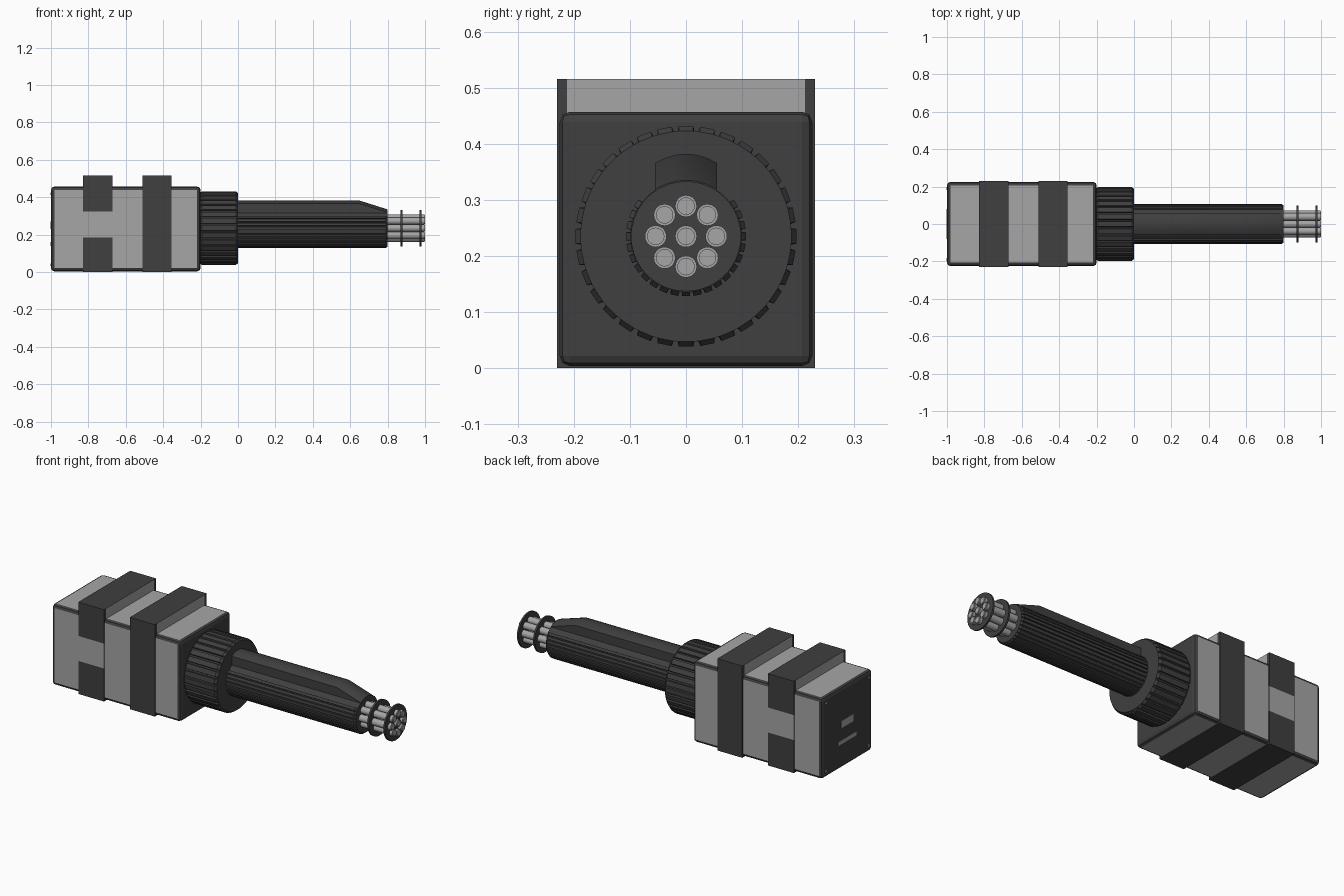
import bpy, bmesh, math
from mathutils import Vector, Matrix

if "Cube" in bpy.data.objects:
    bpy.data.objects.remove(bpy.data.objects["Cube"])


def material(name, v):
    m = bpy.data.materials.new(name)
    m.diffuse_color = (v, v, v, 1)
    m.use_nodes = True
    m.node_tree.nodes["Principled BSDF"].inputs["Base Color"].default_value = m.diffuse_color
    return m


GREY = material("light grey metal", 0.38)
DARK = material("dark grey metal", 0.05)
CZ = 0.235  # height of the long axis


def finish(bm, name, mats, smooth=False):
    bmesh.ops.recalc_face_normals(bm, faces=bm.faces)
    me = bpy.data.meshes.new(name)
    bm.to_mesh(me)
    bm.free()
    ob = bpy.data.objects.new(name, me)
    bpy.context.collection.objects.link(ob)
    for m in mats:
        me.materials.append(m)
    if smooth:
        bpy.ops.object.select_all(action='DESELECT')
        ob.select_set(True)
        bpy.context.view_layer.objects.active = ob
        bpy.ops.object.shade_smooth_by_angle(angle=math.radians(35))
    return ob


def box_bm(x0, x1, y0, y1, z0, z1):
    bm = bmesh.new()
    bmesh.ops.create_cube(bm, size=1)
    for v in bm.verts:
        v.co = Vector(((x0 + x1) / 2 + v.co.x * (x1 - x0),
                       (y0 + y1) / 2 + v.co.y * (y1 - y0),
                       (z0 + z1) / 2 + v.co.z * (z1 - z0)))
    return bm


def box(name, dims, mat):
    return finish(box_bm(*dims), name, [mat])


def loft(name, stations, mat, smooth=False):
    """Join closed (x, [(y, z), ...]) sections along x and cap both ends."""
    bm = bmesh.new()
    rings = [[bm.verts.new((x, y, z)) for y, z in pts] for x, pts in stations]
    n = len(rings[0])
    for a, b in zip(rings, rings[1:]):
        for i in range(n):
            j = (i + 1) % n
            bm.faces.new((a[i], a[j], b[j], b[i]))
    bm.faces.new(rings[0])
    bm.faces.new(rings[-1])
    return finish(bm, name, [mat], smooth)


def ribbed(name, x0, x1, r_in, r_out, n, chamfer, skip_top=0):
    """Cylinder with raised lengthwise ribs, tapering to a plain rim."""
    def section(r_rib):
        pts = []
        for i in range(n):
            mid = 2 * math.pi * i / n
            off = abs((mid - math.pi / 2 + math.pi) % (2 * math.pi) - math.pi)
            r_here = r_in if off < math.radians(skip_top) else r_rib
            for d, r in ((-0.4, r_in), (-0.34, r_here), (0.34, r_here), (0.4, r_in)):
                a = mid + d * 2 * math.pi / n
                pts.append((r * math.cos(a), CZ + r * math.sin(a)))
        return pts
    loft(name, [(x0, section(r_in)), (x0 + chamfer, section(r_out)),
                (x1 - chamfer, section(r_out)), (x1, section(r_in))], mat=DARK)


def disc(name, x0, x1, r, y, z, mat, n=32):
    pts = [(y + r * math.cos(2 * math.pi * i / n), z + r * math.sin(2 * math.pi * i / n))
           for i in range(n)]
    return loft(name, [(x0, pts), (x1, pts)], mat, True)


# Main housing: grey long sides, dark bevels and dark ends
bm = box_bm(-1, -0.2, -0.225, 0.225, 0.004, 0.457)
bmesh.ops.bevel(bm, geom=bm.edges[:], offset=0.018, segments=2, profile=0.5,
                affect='EDGES')
bm.normal_update()
for f in bm.faces:
    f.material_index = 0 if max(abs(f.normal.y), abs(f.normal.z)) > 0.99 else 1
finish(bm, "housing", [GREY, DARK])

# Two straps: raised block with dark top, dark side plates and bottom plate
for label, x0, x1, split in (("rear", -0.83, -0.67, True), ("front", -0.51, -0.355, False)):
    bm = box_bm(x0, x1, -0.212, 0.212, 0.44, 0.515)
    bm.normal_update()
    for f in bm.faces:
        f.material_index = 1 if f.normal.z > 0.9 else 0
    finish(bm, label + "_strap_top", [GREY, DARK])
    box(label + "_strap_bottom", (x0, x1, -0.212, 0.212, 0, 0.012), DARK)
    for side, y0, y1 in (("right", -0.23, -0.212), ("left", 0.212, 0.23)):
        if split:
            box("rear_strap_lower_" + side, (x0, x1, y0, y1, 0, 0.185), DARK)
            box("rear_strap_upper_" + side, (x0, x1, y0, y1, 0.325, 0.515), DARK)
            box("rear_strap_window_" + side, (x0, x1, y0, y1, 0.185, 0.325), GREY)
        else:
            box("front_strap_side_" + side, (x0, x1, y0, y1, 0, 0.515), DARK)

# Rear panel slots and corner screws
box("rear_slot_upper", (-1.002, -0.99, -0.055, 0.055, 0.23, 0.27), GREY)
box("rear_slot_lower", (-1.002, -0.99, -0.08, 0.08, 0.14, 0.162), GREY)
for y in (-0.19, 0.19):
    for z in (0.04, 0.42):
        disc("rear_screw", -1.002, -0.99, 0.007, y, z, GREY, 10)

# Ribbed collar and barrel shroud
ribbed("collar", -0.205, 0.0, 0.188, 0.197, 32, 0.012)
ribbed("barrel_shroud", -0.01, 0.8, 0.099, 0.107, 32, 0.01, skip_top=52)

# Rounded ridge on top of the shroud, sloping down at the muzzle


def ridge(top, bottom=0.28):
    arc = [(0.055 * t, top - 0.016 * t * t) for t in (1, 0.67, 0.33, 0, -0.33, -0.67, -1)]
    return arc + [(-0.055, bottom), (0.055, bottom)]


loft("shroud_ridge", [(-0.01, ridge(0.382)), (0.65, ridge(0.382)), (0.8, ridge(0.335))],
     DARK, True)

# Nine barrels with slightly stepped tips
spots = [(0, CZ)] + [(0.054 * math.cos(k * math.pi / 4), CZ + 0.054 * math.sin(k * math.pi / 4))
                     for k in range(8)]
for y, z in spots:
    disc("barrel", 0.78, 0.996, 0.0195, y, z, GREY, 20)
    disc("barrel_tip", 0.99, 1.0, 0.0155, y, z, GREY, 20)

# Barrel clamp discs
for x in (0.875, 0.975):
    disc("barrel_clamp", x - 0.005, x + 0.005, 0.098, 0, CZ, DARK, 40)
